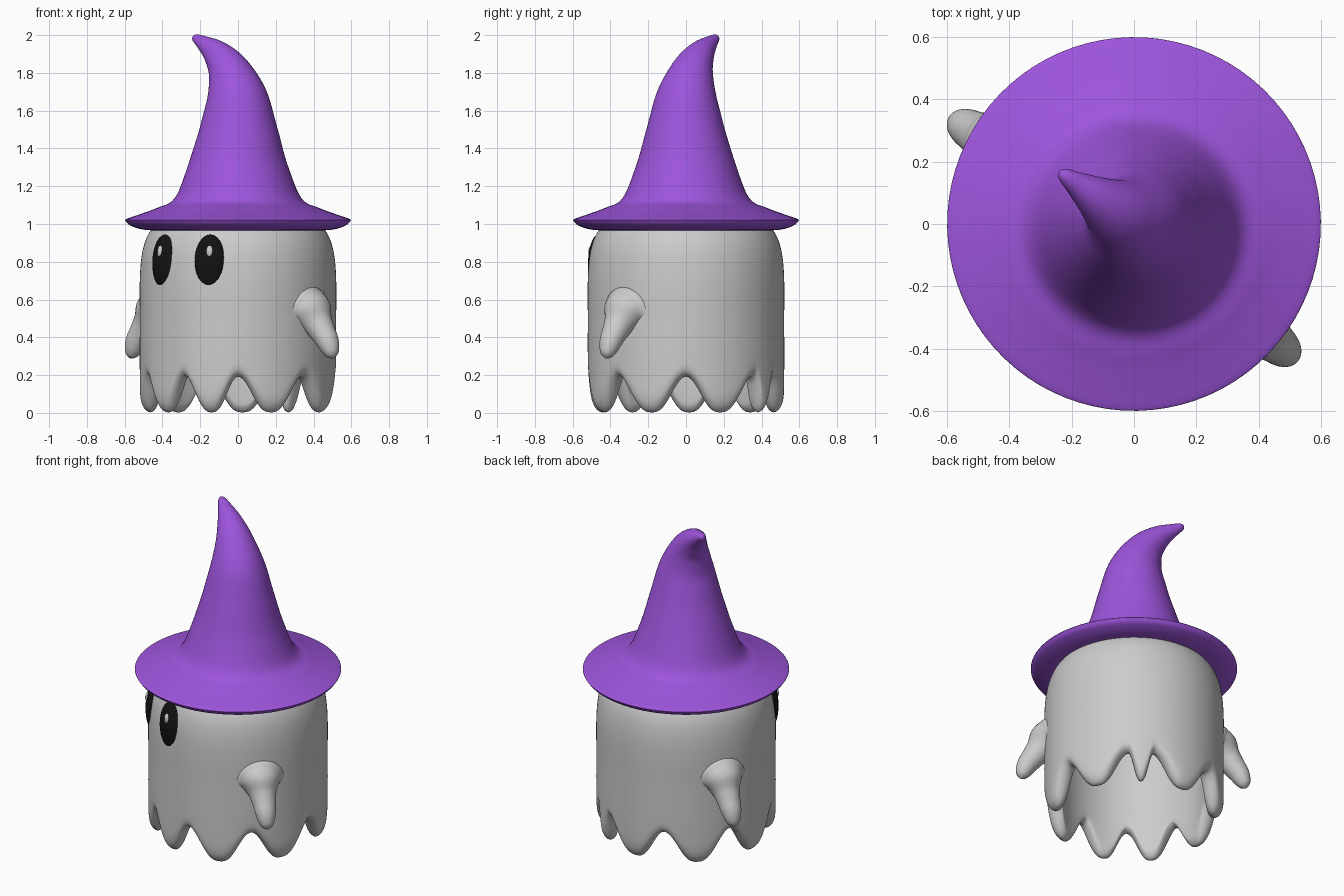
import bpy, bmesh, math
from mathutils import Vector, Matrix

if "Cube" in bpy.data.objects:
    bpy.data.objects.remove(bpy.data.objects["Cube"])

FACE = math.radians(-35)          # direction the ghost looks, measured from -y towards +x
NOTCHES = [0, 35, 79, 125, 171]   # hem notches on one half, degrees from the facing direction


def heading(a):
    return Vector((math.sin(a), -math.cos(a), 0))


def material(name, col):
    m = bpy.data.materials.new(name)
    m.diffuse_color = (*col, 1)
    m.use_nodes = True
    m.node_tree.nodes["Principled BSDF"].inputs["Base Color"].default_value = m.diffuse_color
    return m


def spline(pts, steps):
    """Catmull-Rom curve through tuples of any size."""
    p = [pts[0]] + list(pts) + [pts[-1]]
    out = []
    for i in range(1, len(p) - 2):
        for k in range(steps):
            t = k / steps
            out.append([0.5 * (2 * b + (c - a) * t + (2 * a - 5 * b + 4 * c - d) * t * t
                               + (3 * b - a - 3 * c + d) * t ** 3)
                        for a, b, c, d in zip(*p[i - 1:i + 3])])
    return out + [list(pts[-1])]


def finish(name, bm, mat):
    for f in bm.faces:
        f.smooth = True
    me = bpy.data.meshes.new(name)
    bm.to_mesh(me)
    bm.free()
    ob = bpy.data.objects.new(name, me)
    bpy.context.collection.objects.link(ob)
    if mat:
        me.materials.append(mat)


def skin(name, rings, mat=None, caps=(False, False)):
    """Bridge equal rings of points into one smooth surface."""
    bm = bmesh.new()
    rows = [[bm.verts.new(co) for co in ring] for ring in rings]
    n = len(rows[0])
    for lo, hi in zip(rows, rows[1:]):
        for j in range(n):
            bm.faces.new((lo[j], lo[(j + 1) % n], hi[(j + 1) % n], hi[j]))
    if caps[0]:
        bm.faces.new(rows[0][::-1])
    if caps[1]:
        bm.faces.new(rows[-1])
    bmesh.ops.recalc_face_normals(bm, faces=bm.faces)
    finish(name, bm, mat)


def hem(a):
    """Height of the hem: rounded scallops between mirrored notches."""
    phi = abs((math.degrees(a - FACE) + 180) % 360 - 180)
    stops = NOTCHES + [360 - NOTCHES[-1]]
    for lo, hi in zip(stops, stops[1:]):
        if lo <= phi <= hi:
            t = (phi - lo) / (hi - lo)
            return 0.19 * (0.5 + 0.5 * math.cos(2 * math.pi * t)) ** 1.4
    return 0


def lathe(name, profile, n):
    """Spin an (r, z) profile, its lower part lifted by the hem."""
    rings = []
    for r, z in spline(profile, 5):
        ring = []
        for j in range(n):
            a = 2 * math.pi * j / n
            lift = hem(a) * max(0, 1 - z / 0.45)
            ring.append(heading(a) * max(r, 0.001) + Vector((0, 0, z + lift)))
        rings.append(ring)
    skin(name, rings, None, (True, True))


def bent_tube(name, path, a, mat=None, n=40):
    """Round tube along a (distance, z, radius) path in the upright plane of heading a."""
    e, up = heading(a), Vector((0, 0, 1))
    side = e.cross(up)
    pts = spline(path, 6)
    rings = []
    for i, (d, z, r) in enumerate(pts):
        p, q = pts[max(i - 1, 0)], pts[min(i + 1, len(pts) - 1)]
        t = (e * (q[0] - p[0]) + up * (q[1] - p[1])).normalized()
        nrm = side.cross(t)
        c = e * d + up * z
        rings.append([c + max(r, 0.001) * (math.cos(2 * math.pi * j / n) * nrm
                                           + math.sin(2 * math.pi * j / n) * side)
                      for j in range(n)])
    skin(name, rings, mat, (False, True))


def ellipsoid(name, a, r, z, size, tilt, mat=None):
    bm = bmesh.new()
    bmesh.ops.create_uvsphere(bm, u_segments=32, v_segments=20, radius=1)
    bm.transform(Matrix.Rotation(a, 4, 'Z') @ Matrix.Translation((0, -r, z))
                 @ Matrix.Rotation(-tilt, 4, 'X') @ Matrix.Diagonal((*size, 1)))
    finish(name, bm, mat)


purple = material("purple", (0.34, 0.09, 0.72))
black = material("black", (0.006, 0.006, 0.006))

# Hollow sheet body with a thick, rounded, scalloped hem
lathe("body",
      [(0, 1.04), (0.22, 1.02), (0.36, 0.94), (0.415, 0.8), (0.425, 0.6), (0.425, 0.3),
       (0.425, 0.08), (0.435, 0.025), (0.465, 0.003), (0.497, 0.025), (0.516, 0.08), (0.52, 0.2),
       (0.52, 0.5), (0.52, 0.7), (0.51, 0.83), (0.487, 0.92), (0.45, 0.98), (0.38, 1.04),
       (0.22, 1.09), (0, 1.105)], 216)

# Drooping arms, flared where they meet the body
for label, s in (("left", 1), ("right", -1)):
    bent_tube(label + "_arm",
              [(0.485, 0.525, 0.16), (0.5, 0.524, 0.138), (0.518, 0.514, 0.112),
               (0.55, 0.475, 0.083), (0.588, 0.425, 0.068), (0.619, 0.38, 0.06),
               (0.64, 0.336, 0.048), (0.652, 0.304, 0.03), (0.658, 0.287, 0.001)],
              FACE + s * math.radians(85), n=32)

# Eyes with small highlights
for label, s in (("left", 1), ("right", -1)):
    a = FACE + s * math.radians(17.5)
    ellipsoid(label + "_eye", a, 0.496, 0.802, (0.084, 0.04, 0.142), math.radians(3), black)
    ellipsoid(label + "_eye_highlight", a + 0.015, 0.523, 0.855, (0.019, 0.016, 0.032),
              math.radians(6))

# Hat: flat brim flowing into a curled cone
bent_tube("hat",
          [(0, 0.964, 0.38), (0, 0.97, 0.5), (0, 0.992, 0.57), (0, 1.015, 0.594),
           (0, 1.026, 0.592), (0, 1.048, 0.53), (0, 1.085, 0.43), (0, 1.135, 0.337),
           (0, 1.3, 0.268), (-0.003, 1.5, 0.208), (0.008, 1.67, 0.163),
           (0.06, 1.81, 0.114), (0.137, 1.9, 0.075), (0.225, 1.958, 0.04),
           (0.278, 1.985, 0.02), (0.292, 1.991, 0.001)],
          FACE - math.pi / 2, purple, n=80)
